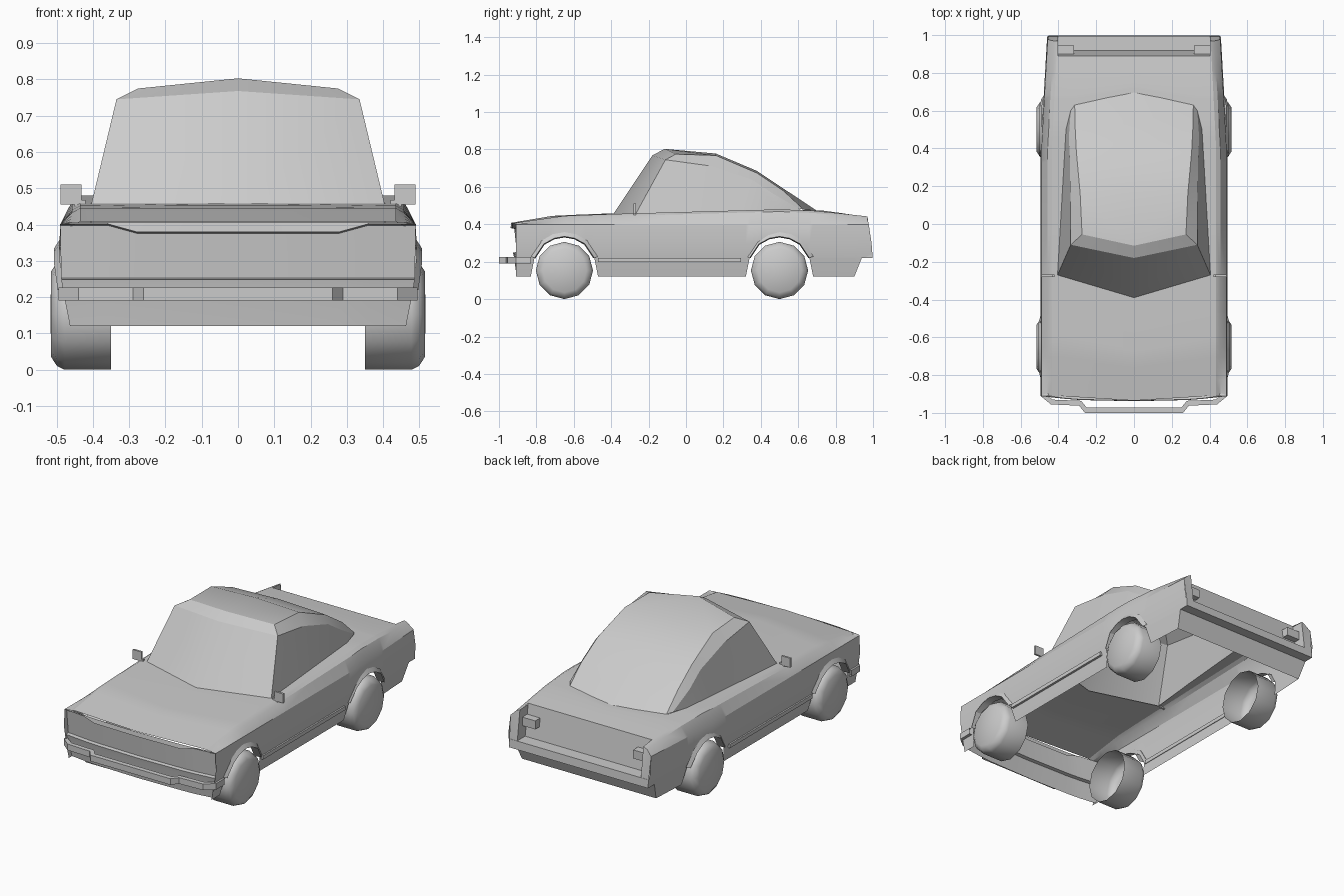
import bpy, bmesh, math

if "Cube" in bpy.data.objects:
    bpy.data.objects.remove(bpy.data.objects["Cube"])

def lerp(t, pts):
    """Piecewise-linear lookup."""
    if t <= pts[0][0]:
        return pts[0][1]
    for (a, u), (b, v) in zip(pts, pts[1:]):
        if t <= b:
            return u + (v - u) * (t - a) / (b - a)
    return pts[-1][1]

def make(name, bm, mirror=True, angle=25):
    bmesh.ops.remove_doubles(bm, verts=bm.verts, dist=0.0008)
    bmesh.ops.recalc_face_normals(bm, faces=bm.faces)
    me = bpy.data.meshes.new(name)
    bm.to_mesh(me)
    bm.free()
    ob = bpy.data.objects.new(name, me)
    bpy.context.collection.objects.link(ob)
    if mirror:
        m = ob.modifiers.new("mirror", 'MIRROR')
        m.merge_threshold = 0.001
    bpy.ops.object.select_all(action='DESELECT')
    ob.select_set(True)
    bpy.context.view_layer.objects.active = ob
    bpy.ops.object.shade_smooth_by_angle(angle=math.radians(angle))
    return ob

def skin(bm, rows, keep=lambda i, j: True):
    """Quads between successive rows of points."""
    vs = [[bm.verts.new(p) for p in r] for r in rows]
    for i in range(len(rows) - 1):
        for j in range(len(rows[i]) - 1):
            if keep(i, j):
                bm.faces.new((vs[i][j], vs[i + 1][j], vs[i + 1][j + 1], vs[i][j + 1]))

def prism(name, yz, x0, x1):
    """Side profile extruded across x, mirrored."""
    bm = bmesh.new()
    rings = [[bm.verts.new((x, y, z)) for y, z in yz] for x in (x0, x1)]
    n = len(yz)
    for k in range(n):
        bm.faces.new((rings[0][k], rings[0][(k + 1) % n], rings[1][(k + 1) % n], rings[1][k]))
    for x, r in zip((x0, x1), rings):
        if x > 0:
            bm.faces.new(r)
    return make(name, bm)

def box(name, x, y, z):
    return prism(name, [(y[0], z[0]), (y[1], z[0]), (y[1], z[1]), (y[0], z[1])], *x)

WHEELS = (-0.65, 0.5)
ARCH = [(-.18, .12), (-.16, .22), (-.11, .295), (-.055, .325), (0, .335),
        (.055, .325), (.11, .295), (.16, .22), (.18, .12)]
TOP = [(-.93, .405), (-.65, .445), (-.4, .455), (.5, .48), (.7, .472), (.97, .442)]
INNER = [(-.27, .405), (.5, .36), (.62, .315), (.89, .402)]
CENTRE = [(-.91, -.025), (-.27, -.12), (.62, .07), (.89, 0)]
REAR = [.9, .94, .998, .992, .977, .972, .97, .97]

def taper(y):
    return lerp(y, [(.4, 1), (1, .93)])

def width(z, y):
    return taper(y) * lerp(z, [(.12, .463), (.22, .483), (.3, .494), (.4, .49)])

# Body shell: side, shoulder, hood and deck, open below and under the cabin
ys = sorted([w + a for w in WHEELS for a, _ in ARCH] +
            [-.91, -.27, 0, .62, .8, .89, 1.0])
rows = []
for y in ys:
    low = max([lerp(y - w, ARCH) for w in WHEELS])
    yr = REAR if y == 1.0 else [y] * 8
    r = []
    for k, z in enumerate((.12, .22, .222, .3, .4)):
        z = max(z, low)
        r.append((width(z, yr[k]), yr[k], z))
    t, yy = lerp(y, TOP), yr[6]
    r += [(.457 * taper(yy), yy, t - .012), (.435 * taper(yy), yy, t), (lerp(y, INNER), yy, t)]
    r.append((0, y + lerp(y, CENTRE), t))
    rows.append(r)
bm = bmesh.new()
skin(bm, rows, lambda i, j: j < 7 or ys[i] < -.275 or .615 < ys[i] < .885)
make("body", bm)

# Nose: hood lip, recessed grille panel, ledge and apron
cols = [(0, .38, 0), (.28, .38, .006), (.36, .402, .012), (1, .402, .026)]
rows = []
for x, lip, bow in cols:
    prof = [(-.935, .406), (-.938, lip), (-.918, lip - .004), (-.905, .252),
            (-.925, .248), (-.92, .225), (-.905, .12)]
    rows.append([(min(x, width(z, -.9) - (.035 if k == 0 and x == 1 else 0)), y + bow, z)
                 for k, (y, z) in enumerate(prof)])
bm = bmesh.new()
skin(bm, rows)
make("nose", bm)

# Cabin: windshield, roof, fastback and side window
C = [(0, -.39, .453), (0, -.18, .768), (0, -.115, .803), (0, .16, .778),
     (0, .38, .685), (0, .53, .585), (0, .70, .472)]
E = [(.275, -.055, .775), (.285, .16, .768), (.305, .38, .674), (.312, .52, .58), (.314, .63, .478)]
W = [(.335, -.11, .745), (.337, .13, .712), (.34, .35, .64), (.345, .46, .567), (.335, .6, .485)]
B = [(.405, -.27, .453)] + [(lerp(y, INNER), y, lerp(y, TOP)) for y in (0, .3, .5, .615)]
bm = bmesh.new()
skin(bm, [[C[0], B[0]], [C[1], W[0]]])
skin(bm, [[C[1], W[0]], [C[2], E[0]]])
skin(bm, [C[2:], E, W])
skin(bm, [W, B])
make("cabin", bm)

# Tail: fins, bumper ledge, recessed panel, valance, lamps
prism("tail_fin", [(.88, .24), (.996, .24), (.968, .441), (.88, .446)], .402, .408)
fin = bmesh.new()
skin(fin, [[(.402, .996, .24), (.402, .97, .442)],
           [(width(.24, 1), .996, .24), (width(.4, .977), .976, .40)]])
skin(fin, [[(.402, .97, .442), (.425 * .95, .97, .442)],
           [(width(.4, .977), .976, .40), (.457 * .935, .97, .43)]])
make("tail_fin_end", fin)
prism("rear_bumper", [(.94, .22), (.998, .22), (.994, .268), (.91, .268)], 0, .452)
panel = bmesh.new()
skin(panel, [[(0, .89, .451), (.404, .89, .451)], [(0, .92, .26), (.404, .92, .26)]])
make("tail_panel", panel)
valance = bmesh.new()
skin(valance, [[(0, .9, .12), (width(.12, .9), .9, .12)], [(0, .94, .22), (width(.22, .94), .94, .22)]])
make("rear_valance", valance)
box("tail_lamp", (.318, .402), (.895, .945), (.34, .39))

# Front bumper: swept strip with a forward centre section
path = [(0, -1.0), (.26, -1.0), (.29, -.962), (.44, -.955), (.495, -.91), (.495, -.83)]
back = [(0, -.972), (.25, -.972), (.28, -.936), (.43, -.93), (.475, -.9), (.475, -.83)]
bm = bmesh.new()
skin(bm, [[(a[0], a[1], .19), (a[0], a[1], .226), (b[0], b[1], .226), (b[0], b[1], .19),
           (a[0], a[1], .19)] for a, b in zip(path, back)])
make("front_bumper", bm)

# Wheels: hollow-backed lathed tyres, and flared arch lips
for tag, wy in zip(("front", "rear"), WHEELS):
    bm = bmesh.new()
    prof = [(.153, .35), (.153, .478), (.143, .499), (.118, .515), (0, .517)]
    skin(bm, [[(x, wy + r * math.sin(k * math.pi / 6), .153 + r * math.cos(k * math.pi / 6))
               for r, x in prof] for k in range(13)])
    make(tag + "_wheel", bm, angle=40)
    bm = bmesh.new()
    lip = []
    for a, z in ARCH[1:-1]:
        o = [(wy + a * s, .155 + (z - .155) * s) for s in (.97, 1, 1.13)]
        x = width(z, wy)
        lip.append([(x - .03, *o[0]), (x + .014, *o[1]), (x - .001, *o[2])])
    skin(bm, lip)
    make(tag + "_arch_lip", bm)

# Side trim and door mirrors
box("side_trim", (.475, .492), (-.47, .295), (.198, .22))
box("mirror", (.432, .489), (-.28, -.268), (.455, .51))
prism("mirror_arm", [(-.28, .45), (-.268, .45), (-.268, .468), (-.28, .468)], .42, .45)
